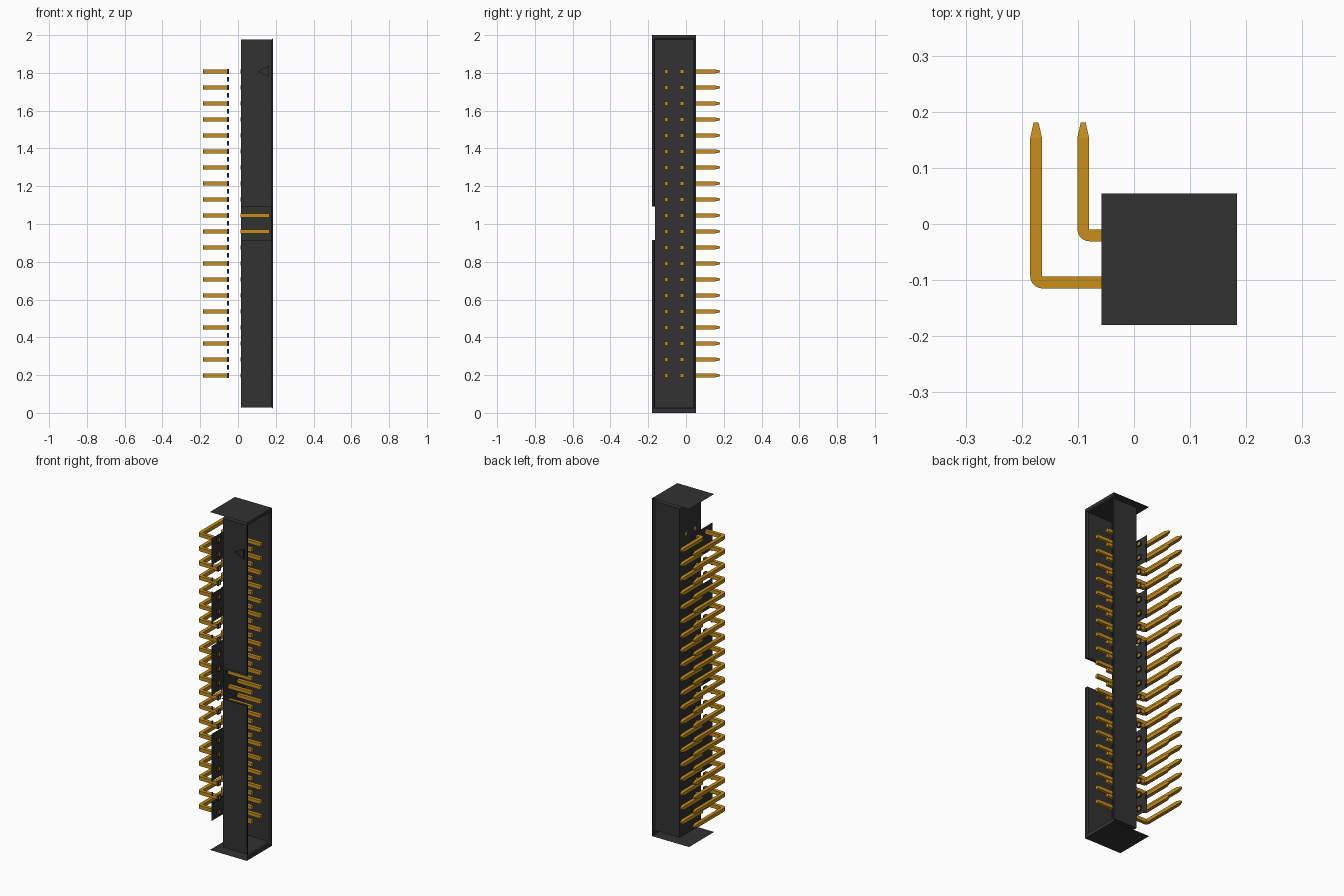
import bpy, bmesh, math
from mathutils import Vector

if "Cube" in bpy.data.objects:
    bpy.data.objects.remove(bpy.data.objects["Cube"], do_unlink=True)


def material(name, rgb):
    m = bpy.data.materials.new(name)
    m.use_nodes = True
    m.diffuse_color = (*rgb, 1)
    b = next(n for n in m.node_tree.nodes if n.type == 'BSDF_PRINCIPLED')
    b.inputs["Base Color"].default_value = (*rgb, 1)
    b.inputs["Roughness"].default_value = 0.6
    return m


BLACK = material("black plastic", (0.032, 0.032, 0.032))
GOLD = material("gold metal", (0.57, 0.275, 0.011))


def finish(bm, name, mat):
    me = bpy.data.meshes.new(name)
    bmesh.ops.recalc_face_normals(bm, faces=bm.faces)
    bm.to_mesh(me)
    bm.free()
    me.materials.append(mat)
    ob = bpy.data.objects.new(name, me)
    bpy.context.collection.objects.link(ob)
    return ob


def quad(bm, *points):
    bm.faces.new([bm.verts.new(p) for p in points])


def sheets(name, items):
    """Flat axis-aligned sheets, each given as x, y, z ranges with one of zero length."""
    bm = bmesh.new()
    for ranges in items:
        a, b = [i for i in range(3) if ranges[i][0] != ranges[i][1]]
        corners = []
        for i, j in ((0, 0), (1, 0), (1, 1), (0, 1)):
            p = [r[0] for r in ranges]
            p[a], p[b] = ranges[a][i], ranges[b][j]
            corners.append(p)
        quad(bm, *corners)
    return finish(bm, name, BLACK)


# Housing limits
X0, XF, XC, X1 = -0.058, 0.015, 0.177, 0.184   # rear plate, floor, chamfer, open rim
Y0, Y1 = -0.18, 0.054                          # front and back
YI0, YI1 = -0.163, 0.038                       # inner faces
Z0, Z1 = 0.029, 1.976                          # inner ends
NOTCH = (0.916, 1.093)
ROWS = (("front", -0.1745, -0.1045), ("back", -0.0905, -0.0205))
LEVELS = [1.003 + (i - 9.5) * 0.0847 for i in range(20)]

# Socket liner: walls, chamfered mouth and rim, with the notch left open at the front
C = 0.006
rings = [(XF, YI0, YI1, Z0, Z1), (XC, YI0, YI1, Z0, Z1),
         (X1, YI0 - C, YI1 + C, Z0 - C, Z1 + C), (X1, Y0, Y1, 0, 2)]
bm = bmesh.new()
for p, q in zip(rings, rings[1:]):
    for y in (1, 2):
        spans = ((3, 4),) if y == 2 else ((p[3], q[3], NOTCH[0]), (p[4], q[4], NOTCH[1]))
        if y == 2:
            quad(bm, (p[0], p[2], p[3]), (q[0], q[2], q[3]), (q[0], q[2], q[4]), (p[0], p[2], p[4]))
        else:
            for zp, zq, cut in spans:
                quad(bm, (p[0], p[1], zp), (q[0], q[1], zq), (q[0], q[1], cut), (p[0], p[1], cut))
    for k in (3, 4):
        quad(bm, (p[0], p[1], p[k]), (q[0], q[1], q[k]), (q[0], q[2], q[k]), (p[0], p[2], p[k]))
finish(bm, "socket_walls", BLACK)

sheets("socket_floor", [((XF, XF), (YI0, YI1), (Z0, Z1))])
sheets("notch_sides", [((XF, X1), (Y0, YI0), (z, z)) for z in NOTCH])
sheets("end_plates", [((X0, X1), (Y0, Y1), (z, z)) for z in (0, 2)])

# Rear plate in separate segments
sheets("rear_plate", [((X0, X0), (YI0, YI1), span) for span in
                      ((1.68, 1.838), (1.34, 1.51), (0.91, 1.2), (0.40, 0.68), (0.165, 0.28))])

# Short sleeves around the pins, and teeth between them on the plate edges
sleeves = []
S = 0.013
for z in LEVELS:
    for _, _, y in ROWS:
        sleeves += [((X0, -0.047), (y + d, y + d), (z - S, z + S)) for d in (-S, S)]
        sleeves += [((X0, -0.047), (y - S, y + S), (z + d, z + d)) for d in (-S, S)]
    sleeves += [((X0, -0.048), (y, y), (z + 0.031, z + 0.054)) for y in (YI0, YI1) if z < 1.78]
sheets("pin_sleeves", sleeves)

# First-pin marker: a shallow triangular recess on the front
bm = bmesh.new()
outer, inner = [[bm.verts.new((x, y, z)) for x, z in ((0.105, 1.808), (0.163, 1.838), (0.163, 1.778))]
                for y in (Y0, Y0 + 0.008)]
bm.faces.new(inner)
for i in range(3):
    j = (i + 1) % 3
    bm.faces.new((outer[i], outer[j], inner[j], inner[i]))
finish(bm, "pin_one_marker", BLACK)

# Pins: square sections swept along a flat path
H = 0.0105


def sweep(bm, path, z):
    """path: (centre x, centre y, heading angle, section scale)"""
    prev = None
    for k, (x, y, ang, s) in enumerate(path):
        n = Vector((-math.sin(ang), math.cos(ang), 0)) * H * s
        up = Vector((0, 0, H * s))
        c = Vector((x, y, z))
        ring = [bm.verts.new(c + a * n + b * up) for a, b in ((-1, -1), (1, -1), (1, 1), (-1, 1))]
        if prev:
            for i in range(4):
                j = (i + 1) % 4
                bm.faces.new((prev[i], prev[j], ring[j], ring[i]))
        if k in (0, len(path) - 1):
            bm.faces.new(ring)
        prev = ring


def tail_path(leg_x, row_y):
    r = H + 0.001
    path = [(-0.05, row_y, math.pi, 1)]
    # quarter bend from heading -x to heading +y
    for k in range(6):
        t = math.pi / 2 * k / 5
        path.append((leg_x + r - r * math.sin(t), row_y + r - r * math.cos(t), math.pi - t, 1))
    return path + [(leg_x, 0.153, math.pi / 2, 1), (leg_x, 0.181, math.pi / 2, 0.42)]


for row, leg_x, row_y in ROWS:
    tails, contacts = bmesh.new(), bmesh.new()
    for z in LEVELS:
        sweep(tails, tail_path(leg_x, row_y), z)
        sweep(contacts, [(XF - 0.0005, row_y, 0, 0.95), (0.168, row_y, 0, 0.95)], z)
    finish(tails, row + "_row_tails", GOLD)
    finish(contacts, row + "_row_contacts", GOLD)
